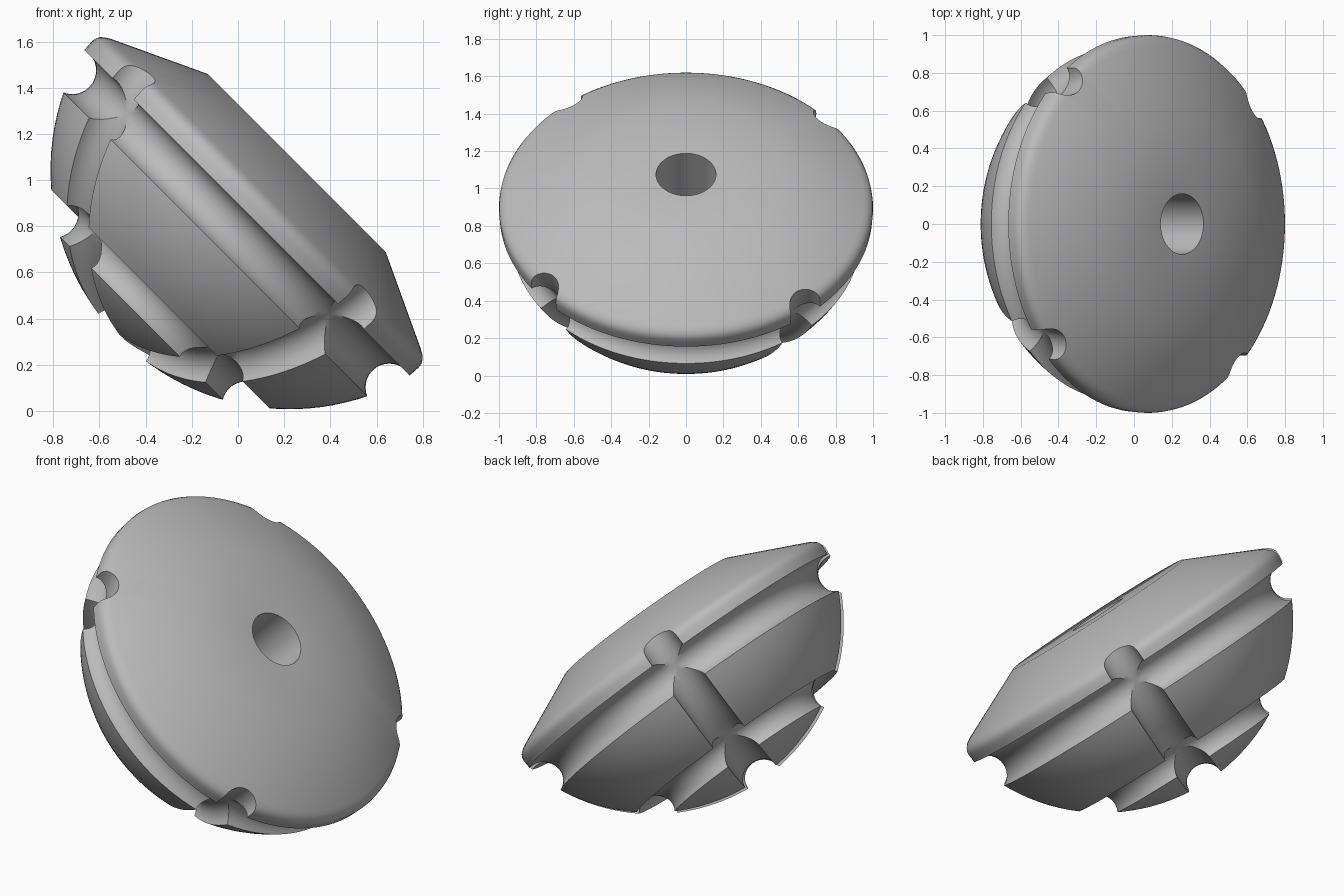
import bpy, bmesh
from math import radians, sin, cos, pi
from mathutils import Matrix

if "Cube" in bpy.data.objects:
    bpy.data.objects.remove(bpy.data.objects["Cube"], do_unlink=True)

DOME_R = 1.035      # radius of the spherical underside
DOME_Z = 0.895      # height of the sphere centre along the axis
GROOVE_R = 0.103    # radius of every groove

grey = bpy.data.materials.new("grey")
grey.use_nodes = True
grey.diffuse_color = (0.5, 0.5, 0.5, 1)
grey.node_tree.nodes["Principled BSDF"].inputs["Base Color"].default_value = (0.5, 0.5, 0.5, 1)


def lathe(name, profile, steps, closed=False):
    """Spin a profile of (radius, height) points around z."""
    bm = bmesh.new()
    verts = [bm.verts.new((r, 0, z)) for r, z in profile]
    pairs = list(zip(verts, verts[1:]))
    if closed:
        pairs.append((verts[-1], verts[0]))
    edges = [bm.edges.new(p) for p in pairs]
    bmesh.ops.spin(bm, geom=verts + edges, axis=(0, 0, 1), cent=(0, 0, 0),
                   angle=2 * pi, steps=steps, use_merge=True)
    bmesh.ops.remove_doubles(bm, verts=bm.verts, dist=0.0001)
    bmesh.ops.recalc_face_normals(bm, faces=bm.faces)
    mesh = bpy.data.meshes.new(name)
    bm.to_mesh(mesh)
    bm.free()
    obj = bpy.data.objects.new(name, mesh)
    bpy.context.collection.objects.link(obj)
    return obj


def ring_cutter(name, radius, height):
    """Torus around the z axis."""
    circle = [(radius + GROOVE_R * cos(2 * pi * i / 32),
               height + GROOVE_R * sin(2 * pi * i / 32)) for i in range(32)]
    cutter = lathe(name, circle, 128, closed=True)
    cutter.hide_render = True
    return cutter


# Domed body: bore, flat top, cone, rounded rim and spherical underside
profile = [(0, 0.3), (0.16, 0.3), (0.16, 0.94), (0.544, 0.94), (0.95, 0.75),
           (0.972, 0.737), (0.988, 0.722), (0.997, 0.705), (1.0, 0.685), (0.998, 0.66)]
for i in range(25):
    t = radians(74) * (1 - i / 24)
    profile.append((DOME_R * sin(t), DOME_Z - DOME_R * cos(t)))
body = lathe("domed_body", profile, 128)
body.data.materials.append(grey)

# Two grooves around the axis and two great-circle grooves across the pole
cutters = []
for angle in (34.5, 69.7):
    t = radians(angle)
    cutters.append(ring_cutter("ring_groove_cutter", DOME_R * sin(t), DOME_Z - DOME_R * cos(t)))
for turn in (40, 130):
    cutter = ring_cutter("cross_groove_cutter", DOME_R, 0)
    cutter.data.transform(Matrix.Translation((0, 0, DOME_Z))
                          @ Matrix.Rotation(radians(turn), 4, 'Z')
                          @ Matrix.Rotation(radians(90), 4, 'X'))
    cutters.append(cutter)

bpy.ops.object.select_all(action='DESELECT')
bpy.context.view_layer.objects.active = body
body.select_set(True)
for cutter in cutters:
    mod = body.modifiers.new("groove", 'BOOLEAN')
    mod.operation = 'DIFFERENCE'
    mod.solver = 'EXACT'
    mod.object = cutter
    bpy.ops.object.modifier_apply(modifier=mod.name)
    bpy.data.objects.remove(cutter, do_unlink=True)
bpy.ops.object.shade_smooth_by_angle(angle=radians(30))

# Lean the body over toward its left
body.rotation_euler = (0, radians(45), 0)
body.location = (-0.41, 0, 0.41)
